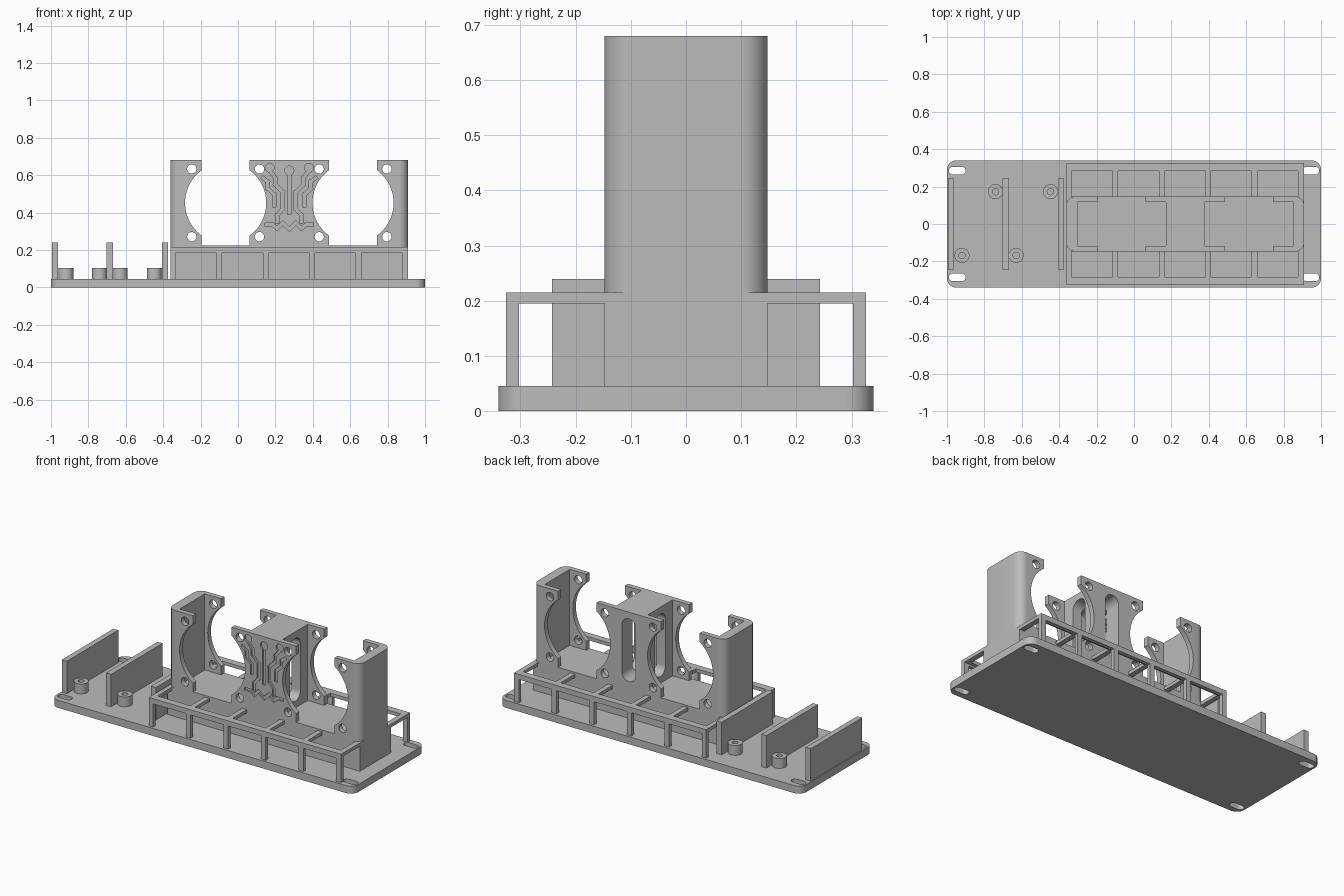
import bpy, bmesh, math
from mathutils import Vector

cube = bpy.data.objects.get("Cube")
if cube:
    bpy.data.objects.remove(cube, do_unlink=True)

grey = bpy.data.materials.new("plain grey")
grey.use_nodes = True
GREY = (0.5, 0.5, 0.5, 1)
grey.diffuse_color = GREY
grey.node_tree.nodes["Principled BSDF"].inputs["Base Color"].default_value = GREY


# Outlines
def rect(a0, a1, b0, b1):
    return [(a0, b0), (a1, b0), (a1, b1), (a0, b1)]


def circle(a, b, r, n=32):
    return [(a + r * math.cos(2 * math.pi * i / n), b + r * math.sin(2 * math.pi * i / n))
            for i in range(n)]


def rounded(a0, a1, b0, b1, r, n=10):
    pts = []
    corners = [(a1 - r, b1 - r), (a0 + r, b1 - r), (a0 + r, b0 + r), (a1 - r, b0 + r)]
    for q, (a, b) in enumerate(corners):
        for i in range(n + 1):
            t = math.pi / 2 * (q + i / n)
            p = (a + r * math.cos(t), b + r * math.sin(t))
            if not pts or math.dist(p, pts[-1]) > 1e-5:
                pts.append(p)
    if math.dist(pts[0], pts[-1]) < 1e-5:
        pts.pop()
    return pts


def bar(p, q, w):
    p, q = Vector(p), Vector(q)
    d = (q - p).normalized() * w / 2
    s = Vector((-d.y, d.x))
    return [tuple(v) for v in (p - d - s, q + d - s, q + d + s, p - d + s)]


# Solids: each prism is (outline, axis, low, high)
PLACE = {"x": lambda a, b, h: (h, a, b),
         "y": lambda a, b, h: (a, h, b),
         "z": lambda a, b, h: (a, b, h)}


def solid(name, prisms):
    bm = bmesh.new()
    for outline, axis, lo, hi in prisms:
        place = PLACE[axis]
        low = [bm.verts.new(place(a, b, lo)) for a, b in outline]
        high = [bm.verts.new(place(a, b, hi)) for a, b in outline]
        bm.faces.new(low)
        bm.faces.new(high)
        for i in range(len(low)):
            j = (i + 1) % len(low)
            bm.faces.new((low[i], low[j], high[j], high[i]))
    bmesh.ops.recalc_face_normals(bm, faces=bm.faces)
    mesh = bpy.data.meshes.new(name)
    bm.to_mesh(mesh)
    bm.free()
    mesh.materials.append(grey)
    ob = bpy.data.objects.new(name, mesh)
    bpy.context.collection.objects.link(ob)
    return ob


def cut(ob, prisms):
    cutter = solid("cutter", prisms)
    cutter.hide_render = True
    mod = ob.modifiers.new("cut", "BOOLEAN")
    mod.operation, mod.solver, mod.object = "DIFFERENCE", "EXACT", cutter
    mod.use_self = True
    bpy.context.view_layer.update()
    done = ob.evaluated_get(bpy.context.evaluated_depsgraph_get())
    mesh = bpy.data.meshes.new_from_object(done)
    ob.modifiers.clear()
    ob.data = mesh
    bpy.data.objects.remove(cutter, do_unlink=True)


def smooth(ob):
    bpy.ops.object.select_all(action="DESELECT")
    ob.select_set(True)
    bpy.context.view_layer.objects.active = ob
    bpy.ops.object.shade_smooth_by_angle(angle=math.radians(30))


BASE, DECK, FLOOR, TOP = 0.045, 0.215, 0.225, 0.68
X0, X1 = -0.362, 0.91
HALF = 0.148

# Base plate with four screw slots
base = solid("base_plate", [(rounded(-1, 1, -0.34, 0.34, 0.05), "z", 0, BASE)])
cut(base, [(rounded(sx * 0.945 - 0.045, sx * 0.945 + 0.045, sy * 0.285 - 0.021,
                    sy * 0.285 + 0.021, 0.0209), "z", -0.1, 0.1)
           for sx in (-1, 1) for sy in (-1, 1)])
smooth(base)

# Upright dividers
for name, x in (("outer", -0.995), ("middle", -0.702), ("inner", -0.406)):
    solid(name + "_divider", [(rect(x, x + 0.033, -0.243, 0.243), "z", BASE, 0.239)])

# Board standoffs with blind holes
for i, (x, y) in enumerate([(-0.92, -0.168), (-0.63, -0.168), (-0.74, 0.173), (-0.447, 0.173)]):
    post = solid(f"standoff_{i + 1}", [(circle(x, y, 0.04), "z", BASE, 0.104)])
    cut(post, [(circle(x, y, 0.017, 20), "z", BASE + 0.002, 0.2)])
    smooth(post)

# Block under the fan bracket
solid("support_block", [(rect(X0, X1, -HALF, HALF), "z", BASE, DECK)])

# Side lattices: angle section with windows in the face and in the top
windows = [(-0.334 + 0.2485 * i, -0.116 + 0.2485 * i) for i in range(5)]
for name, s in (("front", -1), ("back", 1)):
    section = [(HALF, DECK), (HALF, 0.195), (0.303, 0.195), (0.303, BASE), (0.326, BASE),
               (0.326, DECK)]
    lattice = solid(name + "_lattice", [([(s * y, z) for y, z in section], "x", X0, X1)])
    faces = sorted((s * 0.29, s * 0.4))
    tops = sorted((s * 0.1, s * 0.284))
    cut(lattice, [(rect(a, b, 0, 0.184), "y", *faces) for a, b in windows])
    cut(lattice, [(rect(a, b, *tops), "z", 0.19, 0.3) for a, b in windows])

# Fan bracket: rounded body, two fan bays, round openings and screw holes
bracket = solid("fan_bracket", [(rounded(X0, X1, -HALF, HALF, 0.05), "z", DECK, TOP)])
MID_Z = 0.452
for cx in (-0.066, 0.615):
    cut(bracket, [(rect(cx - 0.237, cx + 0.237, -0.118, 0.118), "z", FLOOR, 0.8)])
    cut(bracket, [(rect(cx - 0.128, cx + 0.128, FLOOR, 0.8), "y", -0.3, 0.3)])
    cut(bracket, [(circle(cx, MID_Z, 0.217, 64), "y", -0.3, 0.3)])
    cut(bracket, [(circle(cx + sx * 0.181, MID_Z + sz * 0.181, 0.025, 24), "y", -0.3, 0.3)
                  for sx in (-1, 1) for sz in (-1, 1)])

# Cable slots in the centre pillar
CX = 0.2745
cut(bracket, [(rounded(CX - 0.045, CX + 0.045, 0.265, 0.64, 0.0449), "y", -0.115, 0.3)])
cut(bracket, [(rounded(-0.05, 0.05, 0.265, 0.64, 0.0499), "x", 0.1, 0.45)])

# Engraved branching tracks on the front of the pillar
branches = [
    [(0.105, 0.625), (0.075, 0.585), (0.075, 0.55), (0.035, 0.51), (0.035, 0.42), (0.065, 0.385),
     (0.065, 0.35)],
    [(0.14, 0.585), (0.115, 0.565), (0.115, 0.53), (0.08, 0.495), (0.08, 0.44)],
    [(0, 0.31), (0.035, 0.345), (0.065, 0.315), (0.09, 0.335), (0.12, 0.335)],
]
DEPTH = (-0.2, -HALF + 0.01)
tracks = [(bar((CX, 0.62), (CX, 0.40), 0.018), "y", *DEPTH),
          (circle(CX, 0.625, 0.024, 16), "y", *DEPTH)]
for s in (-1, 1):
    tracks.append((circle(CX + s * 0.105, 0.64, 0.024, 16), "y", *DEPTH))
    for path in branches:
        pts = [(CX + s * x, z) for x, z in path]
        tracks += [(bar(p, q, 0.018), "y", *DEPTH) for p, q in zip(pts, pts[1:])]
for track in tracks:
    cut(bracket, [track])
smooth(bracket)
